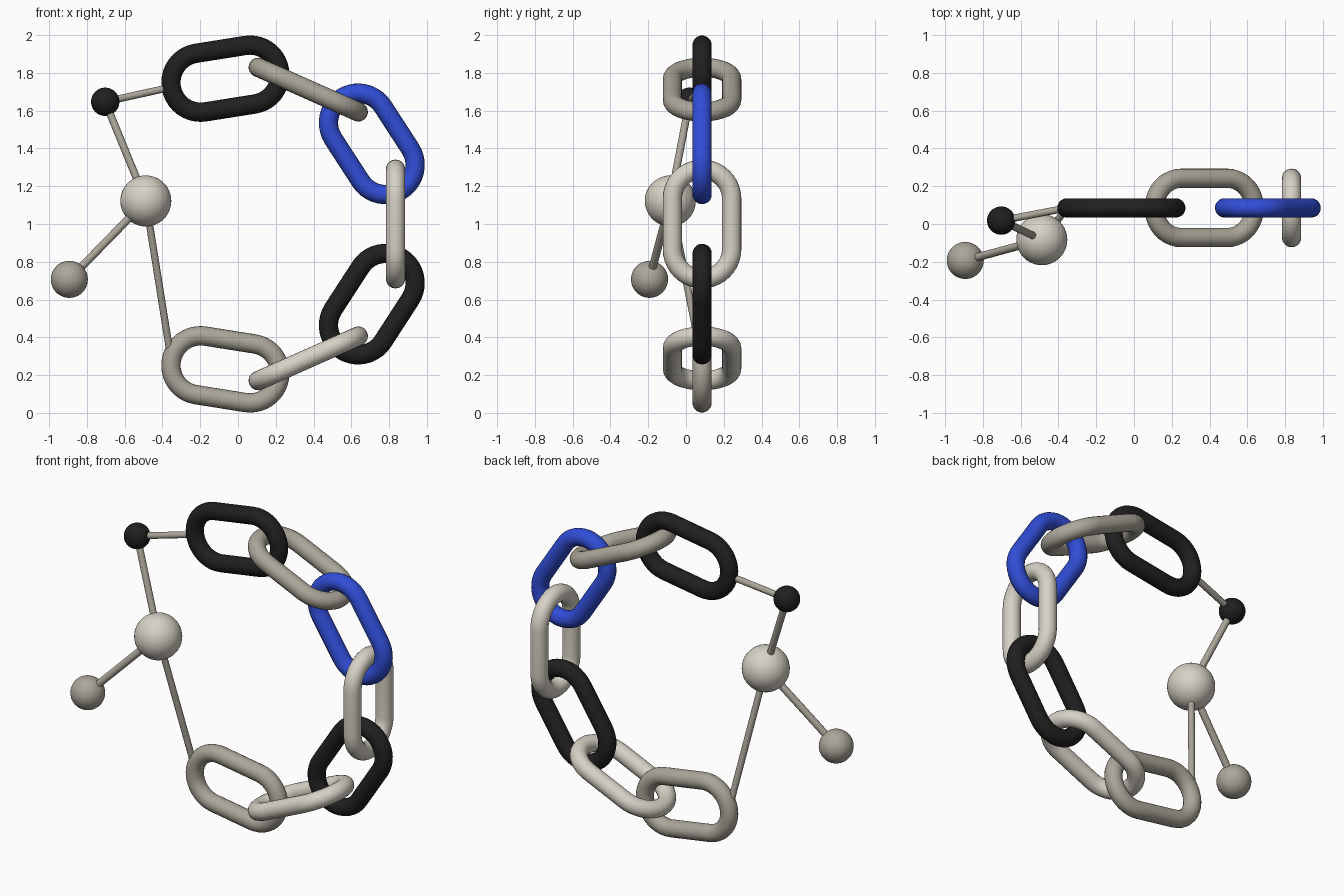
import bpy, bmesh, math
from mathutils import Vector, Matrix

if "Cube" in bpy.data.objects:
    bpy.data.objects.remove(bpy.data.objects["Cube"])


def material(name, rgb):
    m = bpy.data.materials.new(name)
    m.diffuse_color = (*rgb, 1)
    m.use_nodes = True
    m.node_tree.nodes["Principled BSDF"].inputs["Base Color"].default_value = m.diffuse_color
    return m


LIGHT = material("light_stone", (0.68, 0.64, 0.56))
GREY = material("warm_grey", (0.41, 0.38, 0.32))
BLACK = material("black", (0.014, 0.014, 0.014))
BLUE = material("blue", (0.03, 0.075, 0.68))


def add_object(name, bm, mat):
    bmesh.ops.recalc_face_normals(bm, faces=bm.faces)
    for f in bm.faces:
        f.smooth = True
    me = bpy.data.meshes.new(name)
    bm.to_mesh(me)
    bm.free()
    me.materials.append(mat)
    ob = bpy.data.objects.new(name, me)
    bpy.context.collection.objects.link(ob)
    return ob


# Chain dimensions
CENTRE = Vector((0.055, 0.085, 1.0))
RING, STEP = 0.779, math.radians(33)
STRAIGHT, BEND, TUBE = 0.133, 0.157, 0.051
ARC, SIDES = 20, 20


def link(name, angle, flat, mat):
    """Stadium-shaped tube; its long axis follows the chain circle."""
    radial = Vector((math.cos(angle), 0, math.sin(angle)))
    along = Vector((-math.sin(angle), 0, math.cos(angle)))
    depth = Vector((0, 1, 0))
    side, normal = (radial, depth) if flat else (depth, radial)
    mid = CENTRE + radial * RING
    bm = bmesh.new()
    rings = []
    for end in (0, 1):
        for i in range(ARC + 1):
            t = math.pi * (end + i / ARC)
            out = side * math.cos(t) + along * math.sin(t)
            p = mid + along * STRAIGHT * (1 - 2 * end) + out * BEND
            rings.append([bm.verts.new(p + TUBE * (out * math.cos(a) + normal * math.sin(a)))
                          for a in (2 * math.pi * k / SIDES for k in range(SIDES))])
    for r, ring in enumerate(rings):
        nxt = rings[(r + 1) % len(rings)]
        for k in range(SIDES):
            j = (k + 1) % SIDES
            bm.faces.new((ring[k], ring[j], nxt[j], nxt[k]))
    add_object(name, bm, mat)


def ball(name, pos, radius, mat):
    bm = bmesh.new()
    bmesh.ops.create_uvsphere(bm, u_segments=40, v_segments=24, radius=radius,
                              matrix=Matrix.Translation(pos))
    add_object(name, bm, mat)


def rod(name, a, b, radius, mat):
    d = b - a
    place = Matrix.Translation((a + b) / 2) @ d.to_track_quat('Z', 'Y').to_matrix().to_4x4()
    bm = bmesh.new()
    bmesh.ops.create_cone(bm, cap_ends=True, segments=20, radius1=radius, radius2=radius,
                          depth=d.length, matrix=place)
    ob = add_object(name, bm, mat)
    bpy.ops.object.select_all(action='DESELECT')
    ob.select_set(True)
    bpy.context.view_layer.objects.active = ob
    bpy.ops.object.shade_smooth_by_angle()


# Seven links, alternately flat and turned, from top to bottom
for i, mat in enumerate((BLACK, GREY, BLUE, LIGHT, BLACK, LIGHT, GREY)):
    link(f"chain_link_{i + 1}", (3 - i) * STEP, i % 2 == 0, mat)


def chain_end(sign):
    t = sign * 3 * STEP
    radial = Vector((math.cos(t), 0, math.sin(t)))
    along = Vector((-math.sin(t), 0, math.cos(t))) * sign
    return CENTRE + radial * RING + along * (STRAIGHT + BEND)


# Balls
top_pos = Vector((-0.703, 0.018, 1.647))
mid_pos = Vector((-0.488, -0.083, 1.122))
low_pos = Vector((-0.893, -0.193, 0.707))
ball("small_ball", top_pos, 0.075, BLACK)
ball("large_ball", mid_pos, 0.135, LIGHT)
ball("medium_ball", low_pos, 0.098, GREY)

# Connecting rods
rod("top_chain_rod", top_pos, chain_end(1), 0.019, GREY)
rod("upper_rod", top_pos, mid_pos, 0.02, GREY)
rod("lower_rod", mid_pos, low_pos, 0.021, GREY)
rod("bottom_chain_rod", mid_pos, chain_end(-1), 0.019, GREY)
